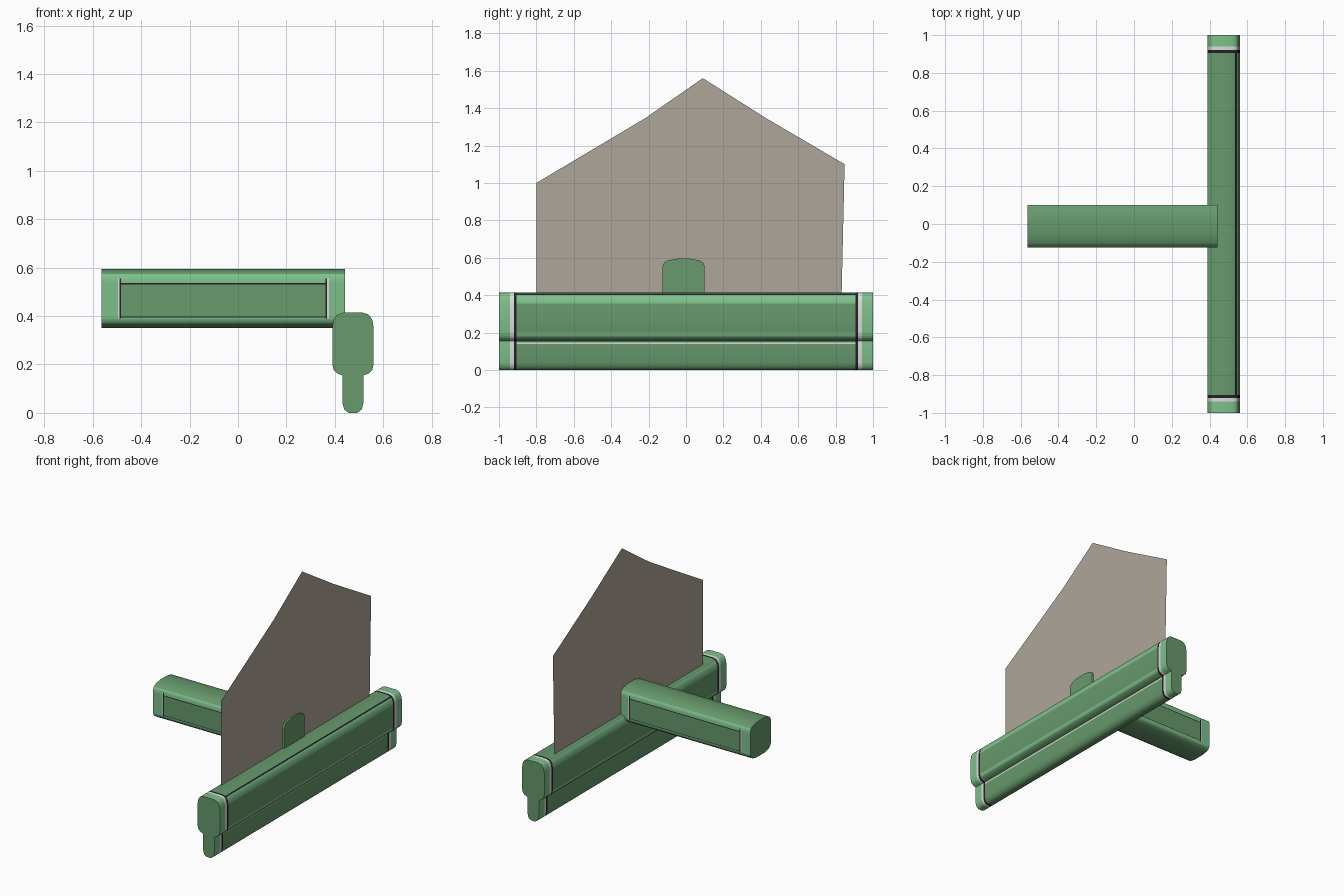
import bpy, bmesh, math

if "Cube" in bpy.data.objects:
    bpy.data.objects.remove(bpy.data.objects["Cube"])

def mat(name, rgb):
    m = bpy.data.materials.new(name)
    m.diffuse_color = (*rgb, 1)
    m.use_nodes = True
    m.node_tree.nodes["Principled BSDF"].inputs["Base Color"].default_value = m.diffuse_color
    return m

MATS = [mat("dark_green", (0.135, 0.32, 0.15)), mat("light_green", (0.21, 0.53, 0.26)),
        mat("white_trim", (0.72, 0.72, 0.71)), mat("black_trim", (0.015, 0.015, 0.02)),
        mat("taupe_panel", (0.43, 0.38, 0.32))]
DARK, LIGHT, WHITE, BLACK, TAUPE = range(5)

def finish(name, bm):
    bmesh.ops.recalc_face_normals(bm, faces=bm.faces)
    me = bpy.data.meshes.new(name)
    bm.to_mesh(me)
    bm.free()
    for m in MATS:
        me.materials.append(m)
    ob = bpy.data.objects.new(name, me)
    bpy.context.collection.objects.link(ob)
    bpy.ops.object.select_all(action='DESELECT')
    ob.select_set(True)
    bpy.context.view_layer.objects.active = ob
    bpy.ops.object.shade_smooth_by_angle(angle=math.radians(40))

def sweep(name, profile, stations, place, colour):
    """Extrude a closed profile through stations; colour(center) picks the paint."""
    bm = bmesh.new()
    rings = [[bm.verts.new(place(p, s)) for p in profile] for s in stations]
    n = len(profile)
    for a, b in zip(rings, rings[1:]):
        for i in range(n):
            j = (i + 1) % n
            f = bm.faces.new((a[i], a[j], b[j], b[i]))
            f.material_index = colour(f.calc_center_median())
    bm.faces.new(rings[0]).material_index = DARK
    bm.faces.new(rings[-1]).material_index = DARK
    finish(name, bm)

# Long wall beam: wide rounded body with a narrow tongue below
half = [(0.018, 0), (0.036, 0.014), (0.043, 0.04), (0.043, 0.14), (0.043, 0.148), (0.043, 0.155),
        (0.066, 0.163), (0.08, 0.178), (0.085, 0.2), (0.085, 0.355), (0.08, 0.383),
        (0.069, 0.402), (0.061, 0.408), (0.04, 0.414)]
CX = 0.475
bar_profile = [(CX + x, z) for x, z in half] + [(CX - x, z) for x, z in reversed(half)]

def bar_colour(c):
    d = abs(c.y)
    if d > 0.94:
        return LIGHT
    if d > 0.92:
        return WHITE
    if d > 0.905:
        return BLACK
    if c.x > CX and 0.402 < c.z < 0.408:
        return BLACK          # seam along the top edge
    if c.x > CX and 0.14 < c.z < 0.148:
        return WHITE          # seam along the tongue
    if 0.355 < c.z < 0.402 or 0.178 < c.z < 0.2:
        return LIGHT          # worn edges
    return DARK

sweep("wall_beam", bar_profile, [-1, -0.94, -0.92, -0.905, 0.905, 0.92, 0.94, 1],
      lambda p, s: (p[0], s, p[1]), bar_colour)

# Cross beam running to the left, with framed side panels
half = [(0.045, 0.35), (0.085, 0.358), (0.105, 0.372), (0.1125, 0.39), (0.1125, 0.395),
        (0.1125, 0.399), (0.1125, 0.531), (0.1125, 0.536), (0.1125, 0.555),
        (0.105, 0.573), (0.085, 0.586), (0.035, 0.595)]
CY = -0.0125
beam_profile = [(CY + y, z) for y, z in half] + [(CY - y, z) for y, z in reversed(half)]

def beam_colour(c):
    if not 0.372 < c.z < 0.573 or abs(c.y - CY) < 0.1:
        return DARK
    if not -0.495 < c.x < 0.375:
        return LIGHT
    if not 0.39 < c.z < 0.555:
        return LIGHT
    if not -0.489 < c.x < 0.368:
        return WHITE
    if not -0.483 < c.x < 0.362:
        return BLACK
    if 0.536 < c.z:
        return LIGHT
    if c.z > 0.531 or 0.395 < c.z < 0.399:
        return BLACK
    return LIGHT if c.z < 0.395 else DARK

sweep("cross_beam", beam_profile,
      [-0.565, -0.495, -0.489, -0.483, 0.362, 0.368, 0.375, 0.442],
      lambda p, s: (s, p[0], p[1]), beam_colour)

# Flat gable wall standing on the long beam
bm = bmesh.new()
outline = [(-0.8, 0.4), (0.832, 0.4), (0.848, 1.1), (0.43, 1.345), (0.09, 1.56), (-0.22, 1.345), (-0.8, 1.0)]
bm.faces.new([bm.verts.new((0.43, y, z)) for y, z in outline]).material_index = TAUPE
finish("gable_wall", bm)
